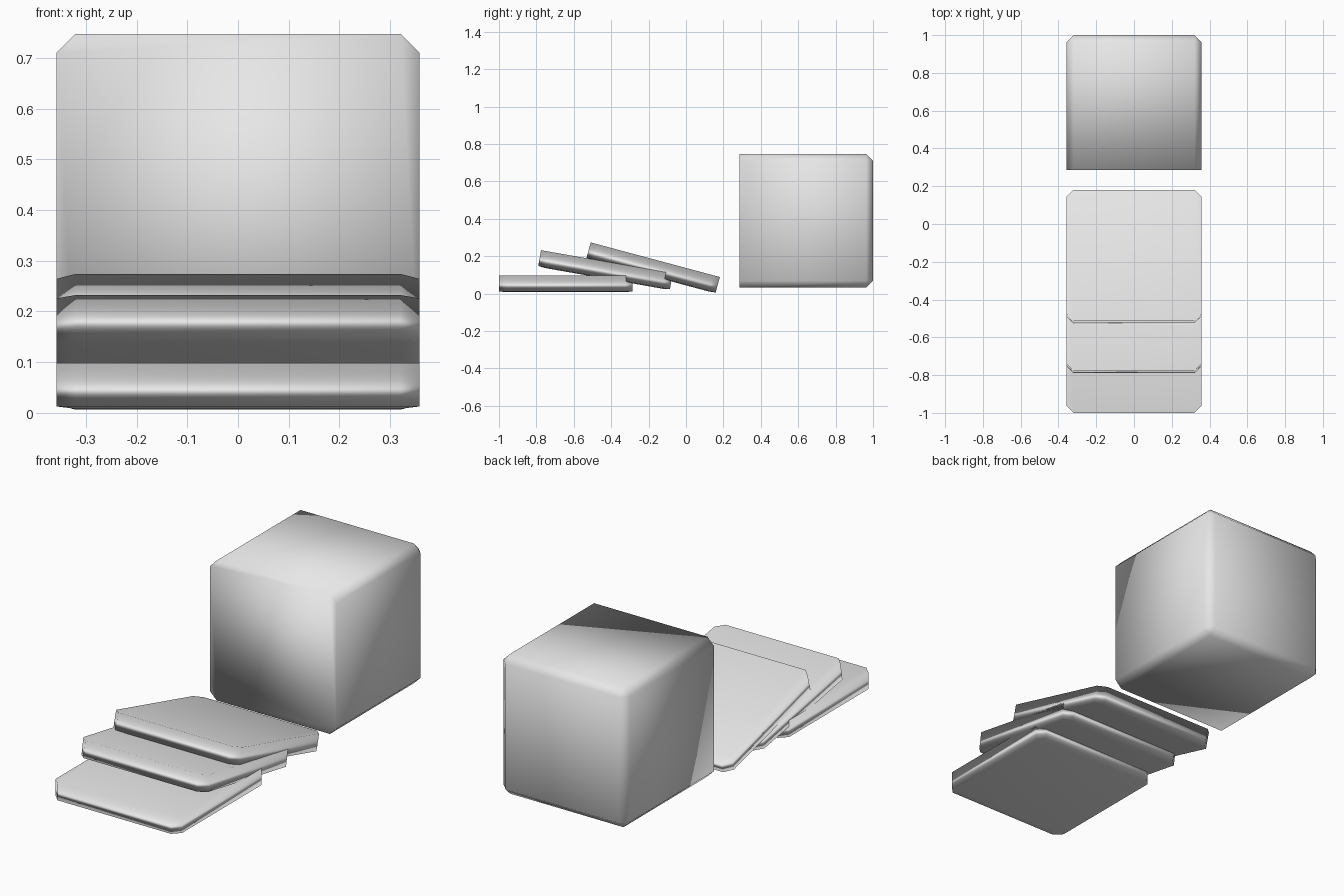
import bpy, bmesh
from math import radians

if "Cube" in bpy.data.objects:
    bpy.data.objects.remove(bpy.data.objects["Cube"])

SIZE = 0.715      # edge length of the block and the slabs
CHAMFER = 0.037
SLAB = 0.09       # slab thickness

grey = bpy.data.materials.new("light grey")
grey.diffuse_color = (0.8, 0.8, 0.8, 1)
grey.use_nodes = True
grey.node_tree.nodes["Principled BSDF"].inputs["Base Color"].default_value = grey.diffuse_color


def chamfered_mesh(name):
    """Cube chamfered on every edge except those around its -y face, smooth shaded."""
    bm = bmesh.new()
    bmesh.ops.create_cube(bm, size=SIZE)
    edges = [e for e in bm.edges if any(v.co.y > 0 for v in e.verts)]
    bmesh.ops.bevel(bm, geom=edges, offset=CHAMFER, segments=1,
                    affect='EDGES', clamp_overlap=True)
    for f in bm.faces:
        f.smooth = True
    mesh = bpy.data.meshes.new(name)
    bm.to_mesh(mesh)
    bm.free()
    mesh.materials.append(grey)
    return mesh


def place(name, y, z, thickness=SIZE, angle=0.0):
    ob = bpy.data.objects.new(name, chamfered_mesh(name))
    ob.location = (0, y, z)
    ob.scale = (1, thickness / SIZE, 1)
    ob.rotation_euler = (radians(angle), 0, 0)
    bpy.context.collection.objects.link(ob)


# Upright block at the back
place("block", 0.6425, 0.39)

# Toppled slabs, sharp face up, each leaning further on the one before
for name, y, z, tilt in (("bottom_slab", -0.6425, 0.053, 0),
                         ("middle_slab", -0.431, 0.126, 10),
                         ("top_slab", -0.176, 0.138, 15)):
    place(name, y, z, SLAB, -90 - tilt)
